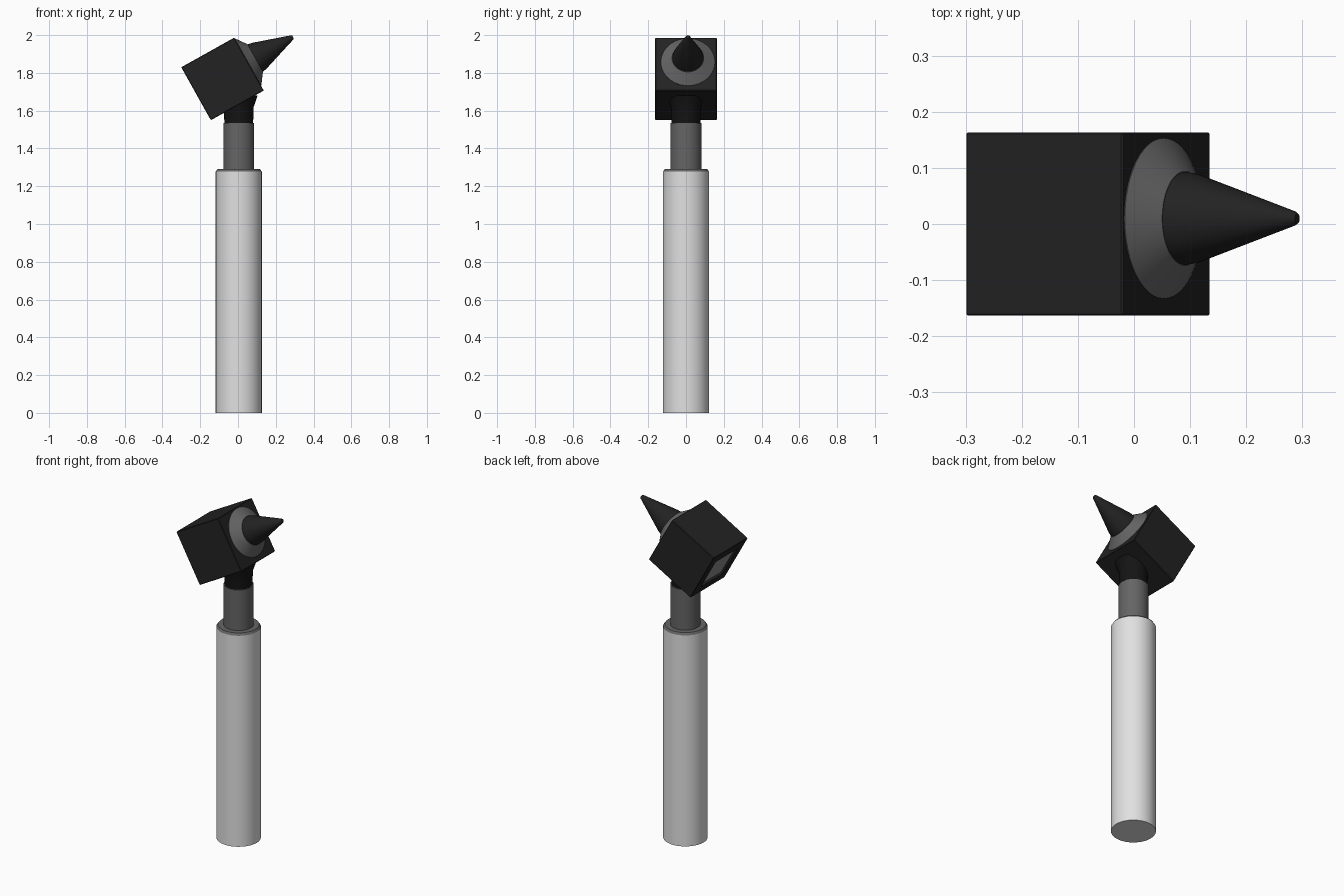
import bpy, bmesh, math
from mathutils import Matrix, Vector

cube = bpy.data.objects.get("Cube")
if cube:
    bpy.data.objects.remove(cube, do_unlink=True)


def material(name, grey):
    m = bpy.data.materials.new(name)
    m.use_nodes = True
    color = (grey, grey, grey, 1)
    m.diffuse_color = color
    m.node_tree.nodes["Principled BSDF"].inputs["Base Color"].default_value = color
    return m


BLACK = material("black plastic", 0.016)
NECK = material("deep black", 0.007)
METAL = material("grey metal", 0.13)
WHITE = material("pale grip", 0.75)
GLASS = material("lens grey", 0.25)


def finish(name, bm, mats, matrix):
    bmesh.ops.recalc_face_normals(bm, faces=bm.faces)
    mesh = bpy.data.meshes.new(name)
    bm.to_mesh(mesh)
    bm.free()
    for m in mats:
        mesh.materials.append(m)
    obj = bpy.data.objects.new(name, mesh)
    bpy.context.collection.objects.link(obj)
    obj.matrix_world = matrix
    bpy.ops.object.select_all(action="DESELECT")
    obj.select_set(True)
    bpy.context.view_layer.objects.active = obj
    bpy.ops.object.shade_smooth_by_angle(angle=math.radians(30))
    return obj


def lathe(name, profile, mat, matrix, sides=48):
    """Turn (radius, height) points around local z, with closed ends."""
    bm = bmesh.new()
    rings = []
    for r, z in profile:
        rings.append([bm.verts.new((r * math.cos(math.tau * i / sides),
                                    r * math.sin(math.tau * i / sides), z))
                      for i in range(sides)])
    for a, b in zip(rings, rings[1:]):
        for i in range(sides):
            j = (i + 1) % sides
            bm.faces.new((a[i], a[j], b[j], b[i]))
    bm.faces.new(rings[0])
    bm.faces.new(rings[-1])
    return finish(name, bm, [mat], matrix)


# Upright handle, metal collar and neck
upright = Matrix.Translation((0.004, 0, 0))
lathe("handle", [(0.122, 0), (0.122, 1.277)], WHITE, upright)
lathe("handle_shoulder", [(0.122, 1.277), (0.113, 1.29), (0.08, 1.29)], METAL, upright)
lathe("metal_collar", [(0.082, 1.28), (0.082, 1.535)], METAL, upright)
lathe("neck", [(0.076, 1.53), (0.079, 1.62), (0.1, 1.68)], NECK, upright)

# Tilted head: local x runs along the viewing axis
tilt = Matrix.Rotation(math.radians(-29.2), 4, "Y")
head = Matrix.Translation((-0.082, 0, 1.768)) @ tilt
bm = bmesh.new()
bmesh.ops.create_cube(bm, size=1)
bmesh.ops.scale(bm, vec=(0.321, 0.326, 0.321), verts=bm.verts)
bmesh.ops.bevel(bm, geom=bm.edges[:], offset=0.003, segments=1, affect="EDGES")

# Eyepiece window sunk into the rear face
bm.normal_update()
rear = min(bm.faces, key=lambda f: f.calc_center_median().x)
bmesh.ops.inset_region(bm, faces=[rear], thickness=0.08)
bmesh.ops.inset_region(bm, faces=[rear], thickness=0.002, depth=-0.012)
rear.material_index = 1
finish("head_housing", bm, [BLACK, GLASS], head)

# Ring and ear cone on the front face, pointing along the viewing axis
nose = head @ Matrix.Translation(Vector((0.158, 0.01, 0.012))) @ Matrix.Rotation(math.pi / 2, 4, "Y")
lathe("nose_ring", [(0.143, 0), (0.143, 0.004), (0.084, 0.047)], METAL, nose)
lathe("ear_cone", [(0.08, 0.04), (0.083, 0.048), (0.079, 0.07), (0.013, 0.27), (0.009, 0.276)],
      BLACK, nose)
